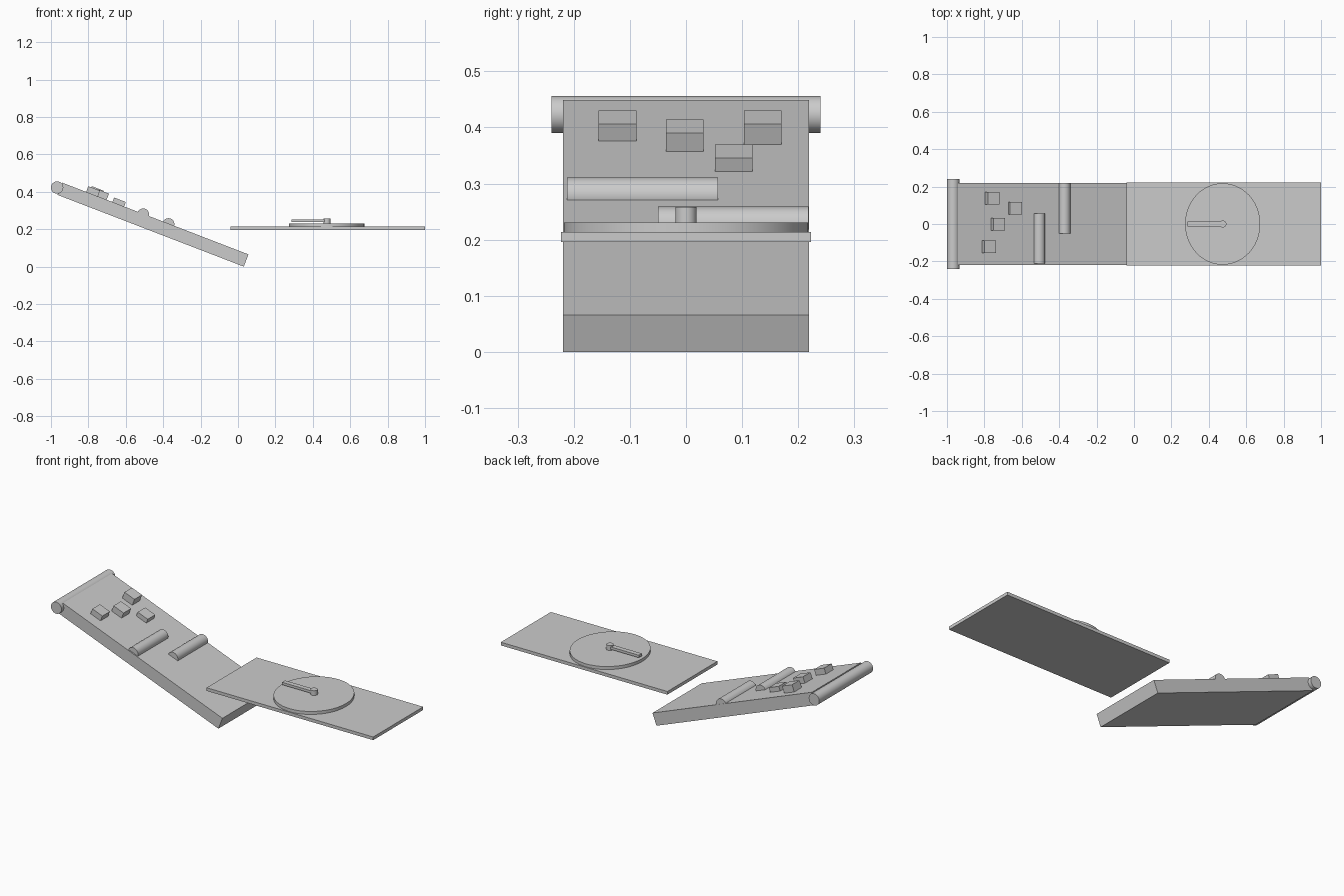
import bpy
from math import atan2, sin, cos, hypot, pi
from mathutils import Vector

if "Cube" in bpy.data.objects:
    bpy.data.objects.remove(bpy.data.objects["Cube"])

# Top edge of the ramp in the x-z plane
LOW, HIGH = Vector((0.056, 0, 0.0655)), Vector((-0.94, 0, 0.449))
TILT = atan2(HIGH.z - LOW.z, LOW.x - HIGH.x)
NORMAL = Vector((sin(TILT), 0, cos(TILT)))
THICK = 0.07


def box(name, centre, size, tilt=0):
    bpy.ops.mesh.primitive_cube_add(size=1, location=centre, rotation=(0, tilt, 0))
    ob = bpy.context.object
    ob.name = name
    ob.scale = size
    bpy.ops.object.transform_apply(location=False, rotation=False, scale=True)
    return ob


def cylinder(name, centre, radius, depth, sides=32, along_y=False, stretch_y=1):
    bpy.ops.mesh.primitive_cylinder_add(vertices=sides, radius=radius, depth=depth, location=centre,
                                        rotation=(pi / 2 if along_y else 0, 0, 0))
    ob = bpy.context.object
    ob.name = name
    ob.scale.y = stretch_y
    bpy.ops.object.transform_apply(location=False, rotation=False, scale=True)
    bpy.ops.object.shade_smooth_by_angle()
    return ob


# Sloping ramp and the roller across its top end
mid = (LOW + HIGH) / 2 - NORMAL * THICK / 2
box("ramp", mid, (hypot(LOW.x - HIGH.x, LOW.z - HIGH.z), 0.438, THICK), TILT)
cylinder("end_roller", (-0.967, 0, 0.423), 0.033, 0.48, along_y=True)

# Two bars half sunk in the ramp
for i, (x, z, y0, y1) in enumerate([(-0.507, 0.279, -0.212, 0.057), (-0.372, 0.227, -0.05, 0.218)]):
    cylinder(f"ramp_bar_{i + 1}", (x, (y0 + y1) / 2, z), 0.032, y1 - y0, along_y=True)

# Small blocks, given by the centre of their top faces
for i, top in enumerate([(-0.75, 0.137, 0.418), (-0.721, -0.002, 0.402),
                         (-0.631, 0.085, 0.3575), (-0.769, -0.122, 0.418)]):
    h = 0.055
    box(f"ramp_block_{i + 1}", Vector(top) - NORMAL * h / 2, (0.067, 0.067, h), TILT)

# Flat board with turning disc, hub and pointer
box("board", (0.48, 0, 0.205), (1.04, 0.446, 0.018))
cylinder("turning_disc", (0.474, 0, 0.221), 0.201, 0.02, sides=48, stretch_y=1.083)
cylinder("hub", (0.475, 0, 0.243), 0.019, 0.03, sides=24)
box("pointer", (0.38, 0, 0.2445), (0.19, 0.027, 0.014))
